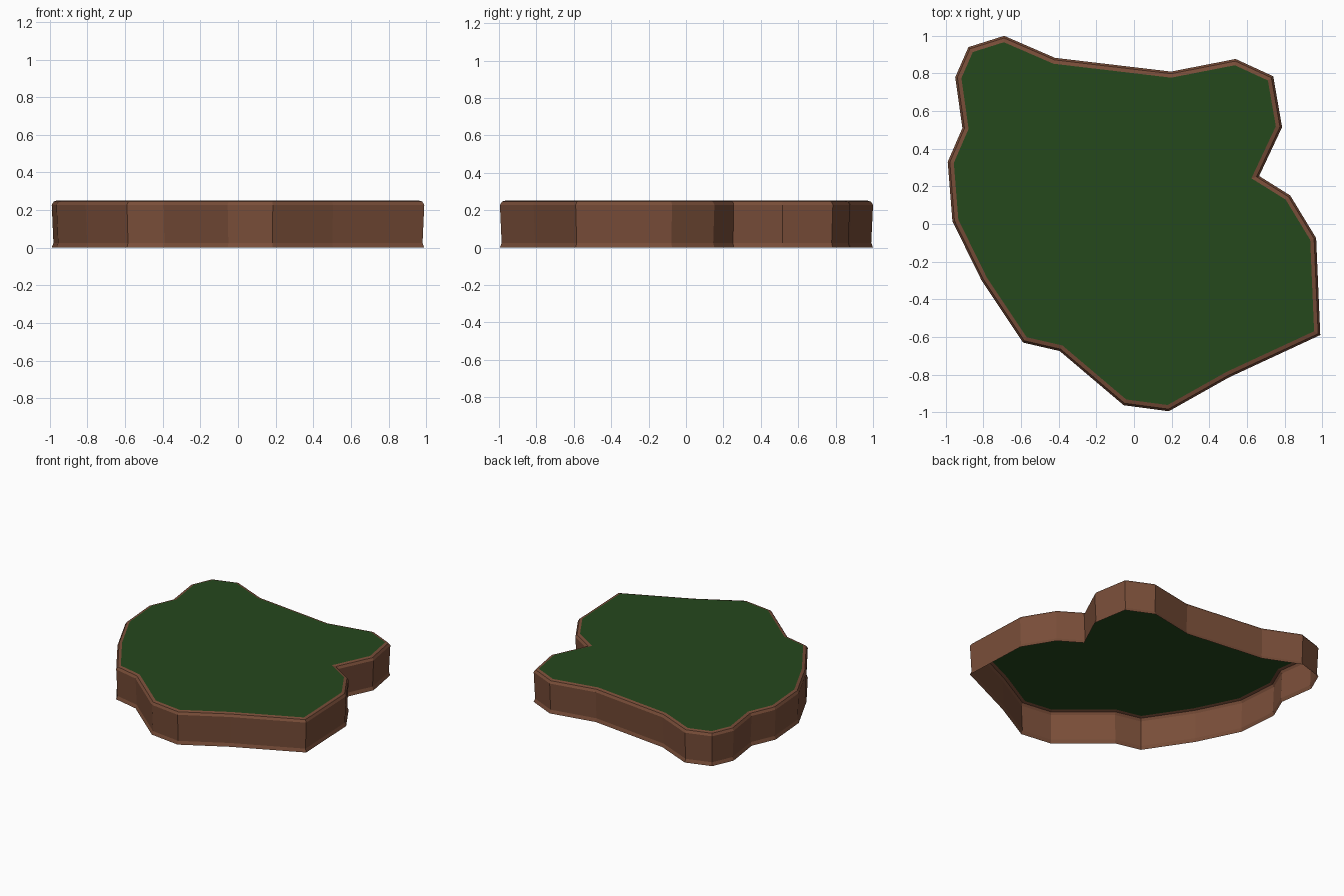
import bpy
import bmesh
from mathutils import Vector

if "Cube" in bpy.data.objects:
    bpy.data.objects.remove(bpy.data.objects["Cube"])

# Island outline, counter-clockwise seen from above
OUTLINE = [Vector(p) for p in [
    (-0.69, 1.0), (-0.88, 0.94), (-0.95, 0.78), (-0.912, 0.51), (-0.99, 0.33),
    (-0.965, 0.015), (-0.81, -0.30), (-0.59, -0.63), (-0.395, -0.675),
    (-0.055, -0.963), (0.185, -0.995), (0.505, -0.815), (0.99, -0.59),
    (0.968, -0.075), (0.83, 0.152), (0.665, 0.255), (0.787, 0.515),
    (0.74, 0.785), (0.54, 0.877), (0.197, 0.81), (-0.42, 0.883)]]


def inset(points, d):
    """Offset every edge inwards by d with mitred corners."""
    result = []
    for i, p in enumerate(points):
        a = (p - points[i - 1]).normalized()
        b = (points[(i + 1) % len(points)] - p).normalized()
        na, nb = Vector((-a.y, a.x)), Vector((-b.y, b.x))
        result.append(p + (na + nb) * d / (1 + na.dot(nb)))
    return result


def make_part(name, rings, color, cap=False):
    """Loft (inset, height) rings of the outline, optionally capped on top."""
    bm = bmesh.new()
    loops = [[bm.verts.new((p.x, p.y, z)) for p in inset(OUTLINE, d)]
             for d, z in rings]
    n = len(OUTLINE)
    for low, high in zip(loops, loops[1:]):
        for i in range(n):
            j = (i + 1) % n
            bm.faces.new((low[i], low[j], high[j], high[i]))
    if cap:
        bm.faces.new(loops[-1])
    mesh = bpy.data.meshes.new(name)
    bm.to_mesh(mesh)
    bm.free()
    mat = bpy.data.materials.new(name + "_color")
    mat.diffuse_color = color
    mat.use_nodes = True
    mat.node_tree.nodes["Principled BSDF"].inputs["Base Color"].default_value = mat.diffuse_color
    mesh.materials.append(mat)
    bpy.context.collection.objects.link(bpy.data.objects.new(name, mesh))


# Earth wall: flared foot, slightly pinched side, chamfered rim, open below
make_part("earth_wall",
          [(0.0, 0.0), (0.009, 0.025), (0.0, 0.228), (0.011, 0.246), (0.032, 0.252)],
          (0.19, 0.075, 0.04, 1))

# Grass sheet filling the rim
make_part("grass_top", [(0.032, 0.252)], (0.018, 0.065, 0.012, 1), cap=True)
